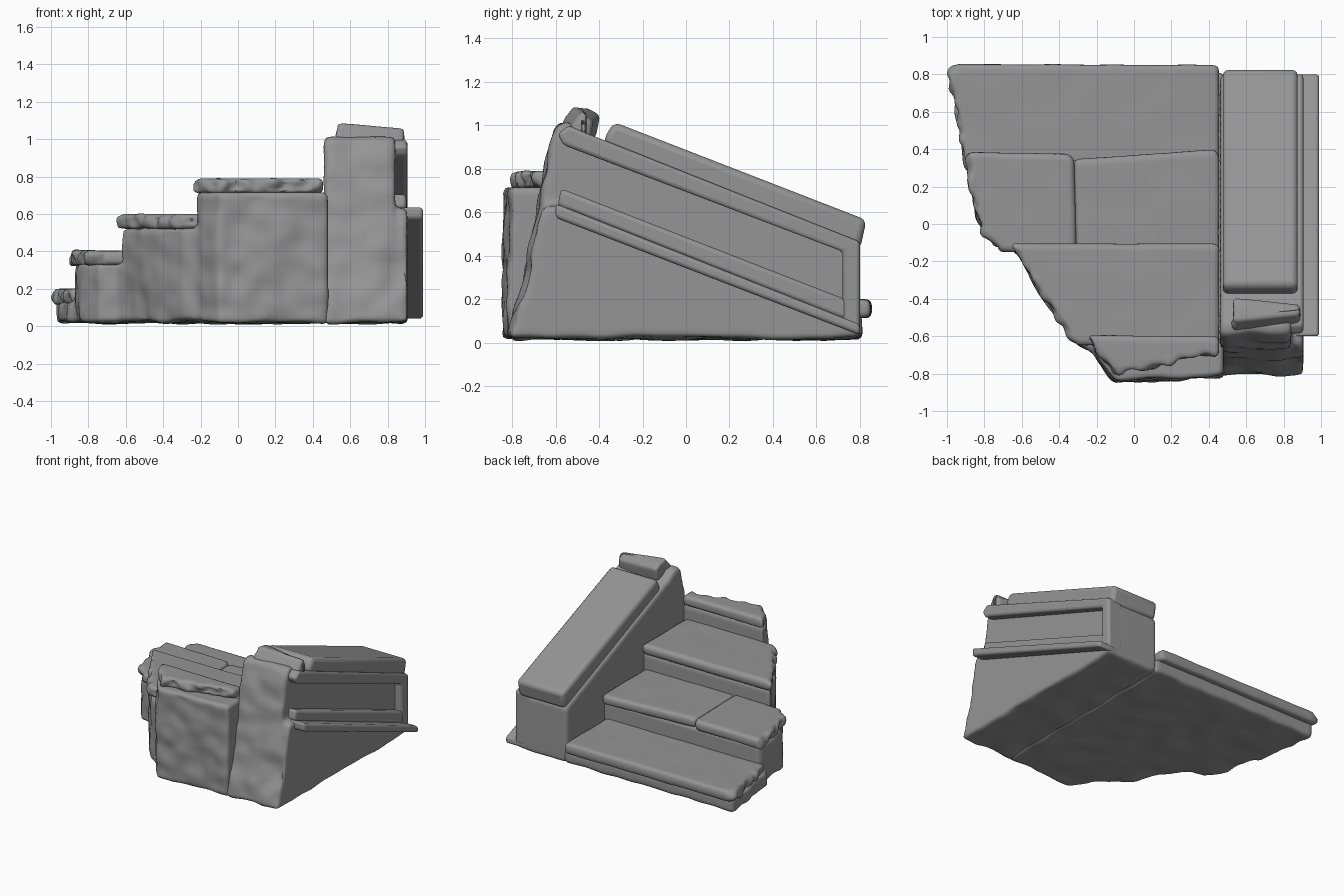
import bpy, bmesh
from mathutils import Vector, noise

if "Cube" in bpy.data.objects:
    bpy.data.objects.remove(bpy.data.objects["Cube"])

stone = bpy.data.materials.new("stone")
stone.diffuse_color = (.3, .3, .3, 1)
stone.use_nodes = True
stone.node_tree.nodes["Principled BSDF"].inputs["Base Color"].default_value = stone.diffuse_color


def prism(bm, pts, lo, hi, axis):
    """Extrude a profile: axis 'z' takes (x, y) points, axis 'x' takes (y, z) points."""
    put = (lambda p, t: (p[0], p[1], t)) if axis == 'z' else (lambda p, t: (t, p[0], p[1]))
    a = [bm.verts.new(put(p, lo)) for p in pts]
    b = [bm.verts.new(put(p, hi)) for p in pts]
    n = len(pts)
    bm.faces.new(a[::-1])
    bm.faces.new(b)
    for i in range(n):
        bm.faces.new((a[i], a[(i + 1) % n], b[(i + 1) % n], b[i]))


def part(name, prisms, axis, bevel=0.02, voxel=0, rough=None):
    """Solid from one or more prisms; optionally fused, remeshed and weathered."""
    bm = bmesh.new()
    for pts, lo, hi in prisms:
        prism(bm, pts, lo, hi, axis)
    bmesh.ops.recalc_face_normals(bm, faces=bm.faces)
    mesh = bpy.data.meshes.new(name)
    mesh.materials.append(stone)
    bm.to_mesh(mesh)
    bm.free()
    ob = bpy.data.objects.new(name, mesh)
    bpy.context.collection.objects.link(ob)
    m = ob.modifiers.new("Round", 'BEVEL')
    m.width, m.segments, m.limit_method = bevel, 3, 'ANGLE'
    if voxel:
        m = ob.modifiers.new("Fuse", 'REMESH')
        m.mode, m.voxel_size = 'VOXEL', voxel
        m = ob.modifiers.new("Soften", 'SMOOTH')
        m.iterations = 3
        dg = bpy.context.evaluated_depsgraph_get()
        mesh = bpy.data.meshes.new_from_object(ob.evaluated_get(dg))
        ob.modifiers.clear()
        ob.data = mesh
        mesh.materials.clear()
        mesh.materials.append(stone)
        normals = [v.normal.copy() for v in mesh.vertices]
        for v, n in zip(mesh.vertices, normals):
            v.co += n * rough(v.co, n)
            v.co.z = max(v.co.z, 0)
    for o in bpy.context.selected_objects:
        o.select_set(False)
    ob.select_set(True)
    bpy.context.view_layer.objects.active = ob
    bpy.ops.object.shade_smooth_by_angle(angle=0.9 if voxel else 0.6)
    return ob


def wall_wear(co, n):
    """Broken stone on the front, left and underside; clean elsewhere."""
    broad = noise.noise(co * 4) * 0.025
    fine = noise.noise(co * 9) * 0.014
    side = max(0, -n.y, -n.x if co.x < .3 else 0)
    return (broad + fine) * side + max(0, -n.z) * noise.noise(co * 5) * 0.018


def chipped_end(co, n):
    """Ragged chips on the broken left and front ends only."""
    side = max(0, -n.x) if co.x < -.34 or co.y < -.5 else 0
    if co.y < -.65:
        side = max(side, -n.y)
    chips = noise.noise(co * 14) * 0.035 + noise.noise(co * 6) * 0.015
    return chips * side + noise.noise(co * 5) * 0.003


# stepped core under the treads
part("stair_core", [
    ([(-.96, .81), (.48, .81), (.48, .28), (-.9, .28), (-.93, .4), (-.96, .62)], .02, .13),
    ([(-.88, .34), (.48, .34), (.48, -.25), (-.56, -.25), (-.64, -.15), (-.75, -.13), (-.84, .02)], .02, .335),
    ([(-.63, -.14), (.48, -.14), (.48, -.7), (-.2, -.7), (-.3, -.65), (-.43, -.48)], .02, .525),
    ([(-.22, -.63), (.48, -.63), (.48, -.81), (.2, -.83), (-.1, -.85), (-.2, -.72)], .02, .715),
], 'z', .02, .017, wall_wear)

# tread slabs: outline, bottom, top
treads = [
    ("tread_lowest", [(-.95, .855), (.455, .85), (.455, .32), (-.9, .32), (-.925, .5), (-.96, .65), (-1.0, .79)], .115, .2),
    ("tread_second_left", [(-.9, .385), (-.345, .375), (-.318, .34), (-.308, -.16), (-.72, -.15), (-.82, -.03), (-.865, .12)], .325, .405),
    ("tread_second_right", [(-.32, .345), (.44, .4), (.455, .36), (.455, -.16), (-.31, -.16)], .325, .4),
    ("tread_third", [(-.67, -.105), (.455, -.105), (.455, -.66), (-.31, -.65), (-.43, -.49), (-.58, -.24)], .52, .6),
    ("tread_top", [(-.26, -.595), (.455, -.6), (.455, -.69), (.2, -.75), (-.1, -.805), (-.2, -.69)], .71, .79),
]
for name, outline, lo, hi in treads:
    part(name, [(outline, lo, hi)], 'z', .022, .015, chipped_end)

# sloping parapet: recessed core plus thicker wall below the ledge
part("parapet_core", [
    ([(-.82, .02), (-.75, .26), (-.68, .62), (-.59, 1.0), (-.54, 1.02), (-.46, .965), (.8, .45), (.8, .02)], .46, .84),
    ([(-.82, .02), (-.75, .26), (-.66, .63), (-.55, .63), (.8, .09), (.8, .02)], .7, .905),
], 'x', .02, .017, wall_wear)

# raised frame around the side panel
part("panel_frame", [
    ([(-.59, .96), (-.54, 1.0), (-.46, .965), (.8, .465), (.8, .06), (.72, .1), (.72, .42), (-.565, .91)], .78, .905),
], 'x', .018)

# moulding along the bottom of the panel
part("side_ledge", [([(-.6, .575), (-.6, .64), (.8, .085), (.8, .035)], .8, .99)], 'x', .018)
part("ledge_upper_step", [([(-.59, .63), (-.575, .71), (.76, .19), (.8, .08)], .8, .9)], 'x', .02)

# coping slab and the broken block above it
part("coping_slab", [([(-.38, .91), (-.365, .96), (-.33, 1.015), (.83, .565), (.8, .43)], .475, .875)], 'x', .03)
cap = part("coping_fragment", [([(-.56, 1.0), (-.5, 1.095), (-.41, 1.05), (-.43, .94), (-.52, .95)], .53, .89)],
           'x', .018, .013, chipped_end)
for v in cap.data.vertices:
    v.co.z -= (v.co.x - .53) * .08
    v.co.y += (v.co.x - .71) * .1 * (-1 if v.co.y > -.47 else 1)
